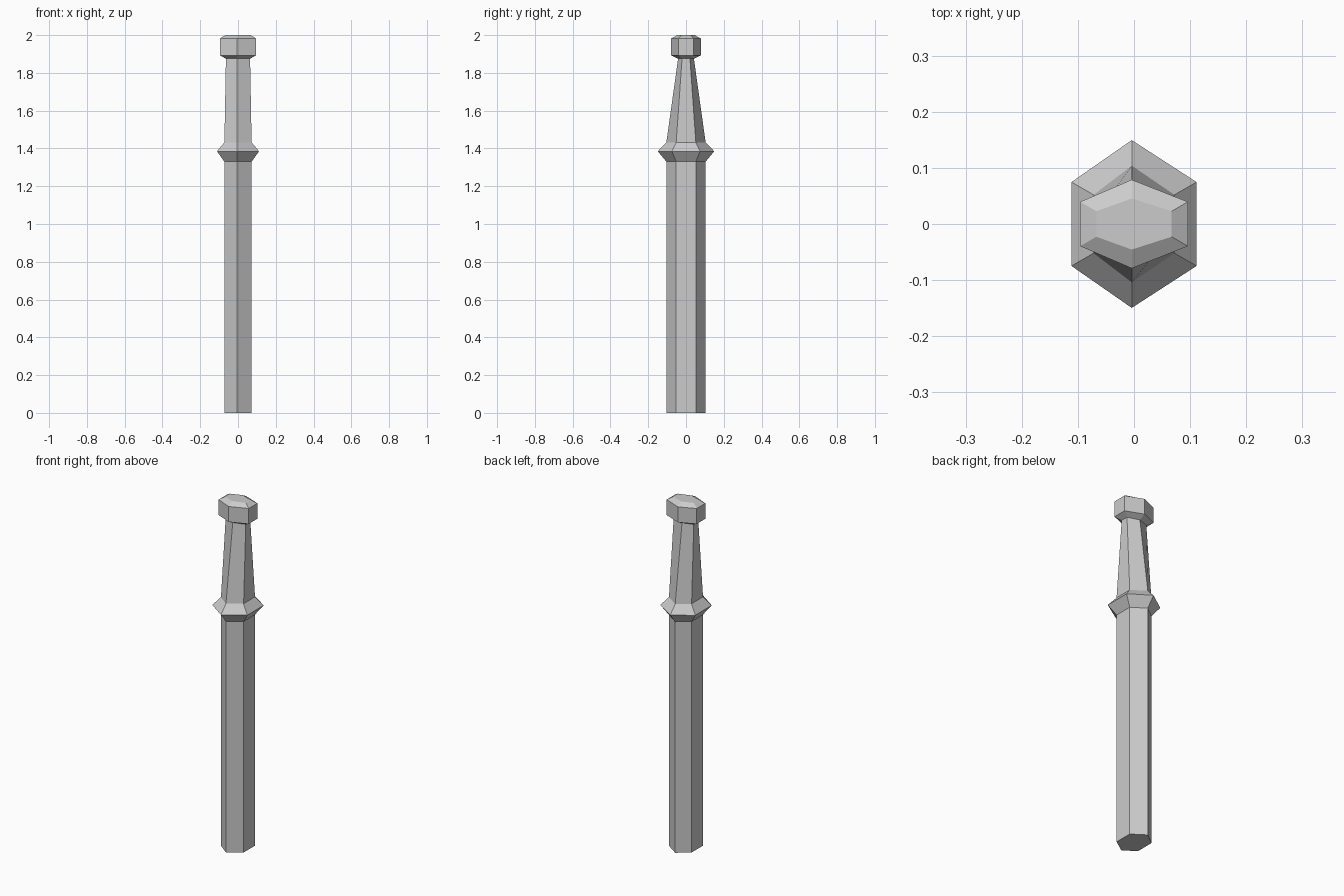
import bpy, bmesh

if "Cube" in bpy.data.objects:
    bpy.data.objects.remove(bpy.data.objects["Cube"])

# Hexagonal section levels: (height, half width in x, half depth in y)
PROFILE = [
    (0.00, 0.072, 0.104),    # foot
    (1.33, 0.072, 0.104),    # shaft top
    (1.385, 0.1115, 0.1495), # collar rim
    (1.432, 0.072, 0.104),   # neck base
    (1.875, 0.064, 0.042),   # neck top
    (1.893, 0.096, 0.079),   # cap underside
    (1.982, 0.096, 0.079),   # cap shoulder
    (2.00, 0.067, 0.0455),   # cap top
]
APEX_X = -0.004  # front and back corners sit slightly off centre


def hex_ring(bm, z, a, b):
    pts = [(APEX_X, -b), (a, -b / 2), (a, b / 2),
           (APEX_X, b), (-a, b / 2), (-a, -b / 2)]
    return [bm.verts.new((x, y, z)) for x, y in pts]


# Post: one continuous flat-sided skin through all the levels
bm = bmesh.new()
rings = [hex_ring(bm, *level) for level in PROFILE]
for low, high in zip(rings, rings[1:]):
    for i in range(6):
        j = (i + 1) % 6
        bm.faces.new((low[i], low[j], high[j], high[i]))
bm.faces.new(rings[0][::-1])
bm.faces.new(rings[-1])
bmesh.ops.recalc_face_normals(bm, faces=bm.faces)

mesh = bpy.data.meshes.new("post")
bm.to_mesh(mesh)
bm.free()
post = bpy.data.objects.new("post", mesh)
bpy.context.collection.objects.link(post)
